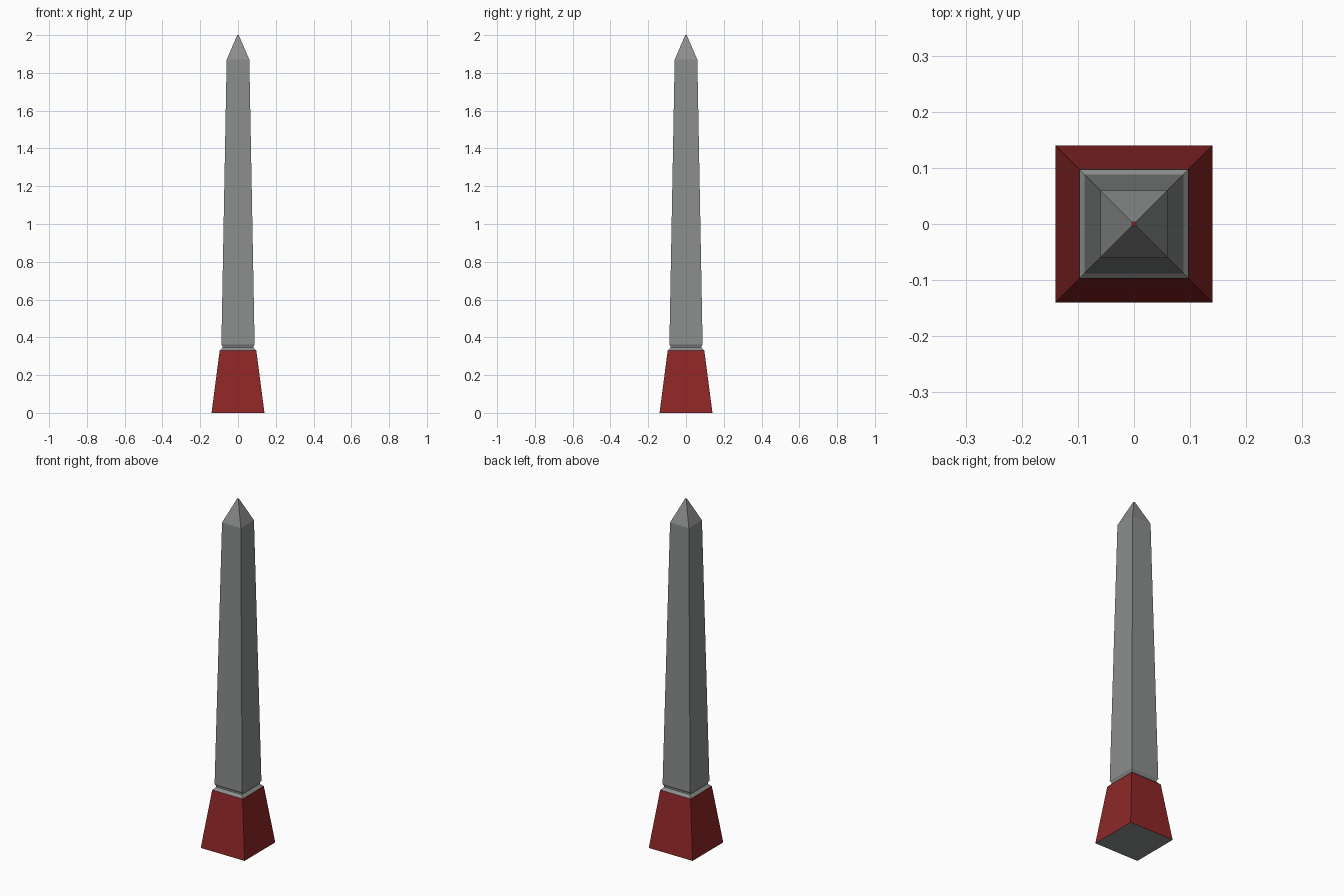
import bpy, bmesh

if "Cube" in bpy.data.objects:
    bpy.data.objects.remove(bpy.data.objects["Cube"])


def material(name, rgb):
    m = bpy.data.materials.new(name)
    m.diffuse_color = (*rgb, 1)
    m.use_nodes = True
    m.node_tree.nodes["Principled BSDF"].inputs["Base Color"].default_value = m.diffuse_color
    return m


RED = material("dark_red", (0.27, 0.02, 0.02))
GREY = material("stone_grey", (0.26, 0.27, 0.265))


def square_loft(name, profile, mats, bottom=None, top=None):
    """Loft square rings given as (half width, z); caps take a material index."""
    bm = bmesh.new()
    rings = [[bm.verts.new((sx * h, sy * h, z))
              for sx, sy in ((-1, -1), (1, -1), (1, 1), (-1, 1))]
             for h, z in profile]
    for a, b in zip(rings, rings[1:]):
        for i in range(4):
            j = (i + 1) % 4
            bm.faces.new((a[i], a[j], b[j], b[i]))
    if bottom is not None:
        bm.faces.new(rings[0][::-1]).material_index = bottom
    if top is not None:
        bm.faces.new(rings[-1]).material_index = top
    mesh = bpy.data.meshes.new(name)
    bm.to_mesh(mesh)
    bm.free()
    for m in mats:
        mesh.materials.append(m)
    obj = bpy.data.objects.new(name, mesh)
    bpy.context.collection.objects.link(obj)
    return obj


# Flared red pedestal with a grey underside
square_loft("pedestal", [(0.14, 0), (0.097, 0.33)], [RED, GREY], bottom=1)

# Grey neck groove, tapered shaft and pyramid point with a tiny red tip
square_loft("obelisk_shaft",
            [(0.097, 0.33), (0.082, 0.345), (0.082, 0.352), (0.088, 0.363),
             (0.060, 1.87), (0.004, 2.0)],
            [GREY, RED], top=1)
